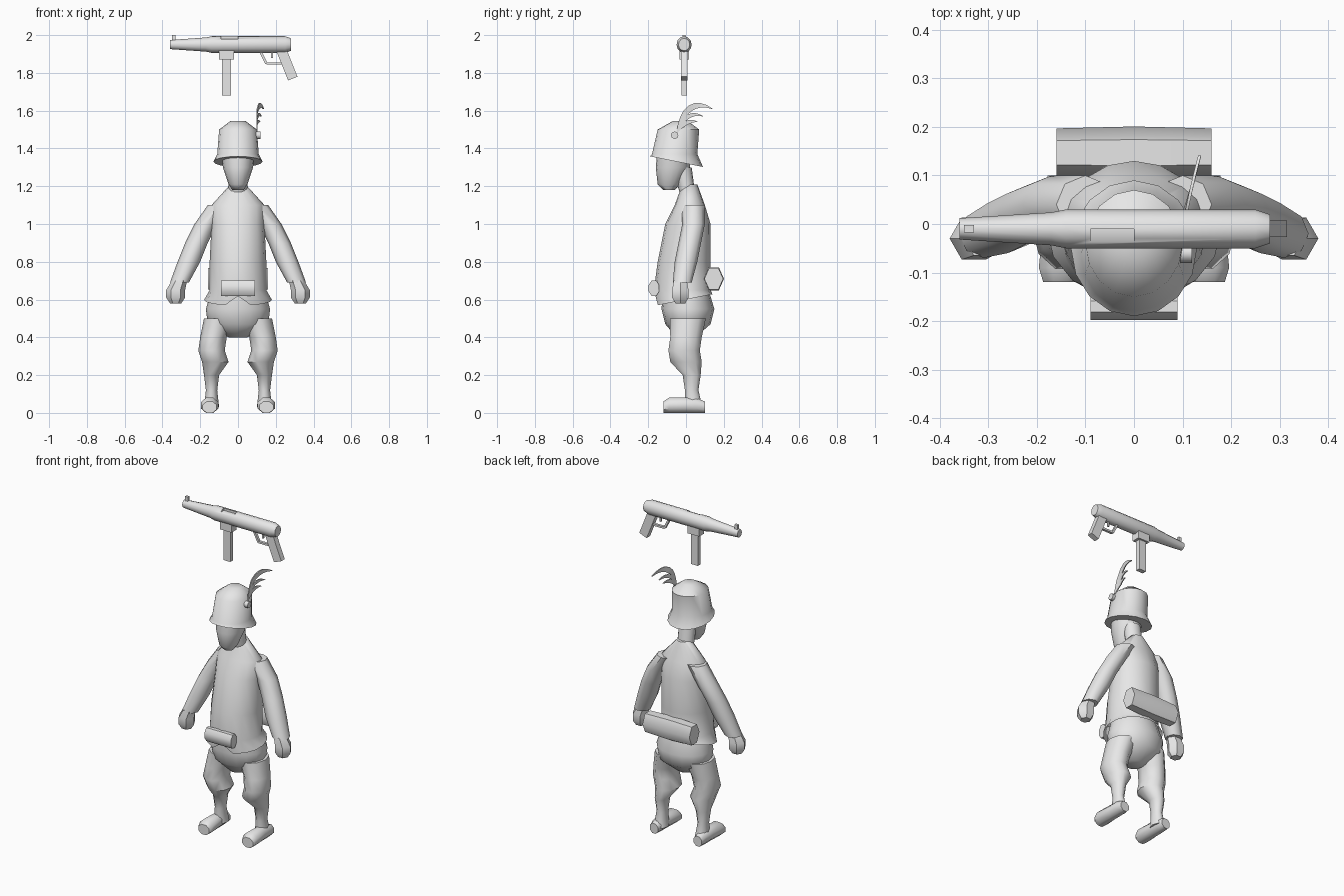
import bpy, bmesh, math
from mathutils import Vector

default_cube = bpy.data.objects.get("Cube")
if default_cube:
    bpy.data.objects.remove(default_cube, do_unlink=True)

shade = (.8, .8, .8, 1)
grey = bpy.data.materials.new("plain grey")
grey.use_nodes = True
grey.diffuse_color = shade
grey.node_tree.nodes["Principled BSDF"].inputs["Base Color"].default_value = shade
parts = []


def skin(name, loops, mirror=False, open_end=False):
    """Join equal loops of points into one surface, closed at its ends."""
    bm = bmesh.new()
    rows = [[bm.verts.new(point) for point in loop] for loop in loops]
    for upper, lower in zip(rows, rows[1:]):
        for i in range(len(upper)):
            bm.faces.new((upper[i - 1], upper[i], lower[i], lower[i - 1]))
    bm.faces.new(rows[0])
    if not open_end:
        bm.faces.new(rows[-1])
    bmesh.ops.recalc_face_normals(bm, faces=bm.faces)
    mesh = bpy.data.meshes.new(name)
    bm.to_mesh(mesh)
    bm.free()
    mesh.materials.append(grey)
    part = bpy.data.objects.new(name, mesh)
    bpy.context.collection.objects.link(part)
    if mirror:
        part.modifiers.new("mirror", 'MIRROR')
    parts.append(part)
    return part


def ellipse(sides, a, b, turn=0):
    """Offsets around an ellipse; turn is a fraction of one side."""
    angles = [math.tau * (i + turn) / sides for i in range(sides)]
    return [(a * math.cos(t), b * math.sin(t)) for t in angles]


def trunk(name, rings, lean=0, **options):
    """Central upright part from rings (z, y, half width, half depth); the last ring may lean."""
    loops = []
    for ring in rings:
        z, y, width, depth = ring
        slope = lean if ring is rings[-1] else 0
        loops.append([(u, y + v, z + slope * (y + v)) for u, v in ellipse(16, width, depth)])
    return skin(name, loops, **options)


def limb(name, sides, rings, ratio):
    """Mirrored upright part from rings (z, x, y, half width)."""
    loops = [[(x + u, y + v, z) for u, v in ellipse(sides, r, r * ratio)]
             for z, x, y, r in rings]
    return skin(name, loops, mirror=True)


def roll(name, sides, y, z, rings, ratio=1, turn=0):
    """Part lying along x from rings (x, half depth)."""
    loops = [[(x, y + u, z + v) for u, v in ellipse(sides, r, r * ratio, turn)]
             for x, r in rings]
    return skin(name, loops)


def bar(name, start, end, width, depth, y=-.01):
    """Straight bar between two (x, z) points, with half width and half depth."""
    start, end = Vector(start), Vector(end)
    across = (end - start).orthogonal().normalized() * width
    loops = []
    for point in (start, end):
        a, b = point - across, point + across
        loops.append([(a.x, y - depth, a.y), (b.x, y - depth, b.y),
                      (b.x, y + depth, b.y), (a.x, y + depth, a.y)])
    return skin(name, loops)


def feather_blade(name, tip, crest, width, steps=8):
    """Thin curved blade from the rosette through a crest to its tip, in (y, z)."""
    root, crest, tip = Vector((-.05, 1.48)), Vector(crest), Vector(tip)
    loops = []
    for i in range(steps + 1):
        t = i / steps
        mid = root.lerp(crest, t).lerp(crest.lerp(tip, t), t)
        along = (crest - root).lerp(tip - crest, t).normalized()
        half = Vector((-along.y, along.x)) * width * (.1 + math.sin(math.pi * t))
        x = .1 + max(mid.x, 0) / 4
        a, b = mid - half, mid + half
        loops.append([(x - .003, a.x, a.y), (x - .003, b.x, b.y),
                      (x + .003, b.x, b.y), (x + .003, a.x, a.y)])
    skin(name, loops)


# Jacket with a flared, slanting hem that is notched at the front
jacket = trunk("jacket", [
    (1.21, .02, .04, .04), (1.1, .02, .14, .08), (1, .01, .14, .12),
    (.8, -.01, .15, .14), (.65, -.02, .15, .15), (.6, -.01, .18, .15)], lean=.2, open_end=True)
jacket.data.vertices[-4].co.z += .05

# Sleeves and hands
limb("sleeve", 8, [(1.1, .1, .04, .06), (1, .17, .04, .06), (.9, .22, .02, .06),
                   (.8, .26, 0, .06), (.69, .31, -.02, .05)], ratio=1)
limb("hand", 6, [(.7, .31, -.03, .04), (.65, .33, -.03, .05),
                 (.61, .33, -.03, .05), (.58, .33, -.03, .03)], ratio=1)

# Breeches and legs
trunk("breeches_seat", [(.65, 0, .14, .12), (.55, .01, .17, .14),
                        (.47, .01, .16, .12), (.4, 0, .05, .05)])
limb("leg", 10, [(.5, .1, .01, .08), (.4, .13, 0, .07), (.33, .14, -.01, .07),
                 (.27, .12, 0, .07), (.2, .14, .03, .04), (.12, .14, .03, .03),
                 (.03, .14, .04, .04)], ratio=1.25)

# Shoes with flat soles, from heel to toe (y, half width, half height)
shoe_rings = [(.1, .03, .03), (.05, .04, .04), (0, .04, .04), (-.09, .05, .04), (-.12, .04, .03)]
skin("shoe", [[(.15 + u, y, max(h + v, 0)) for u, v in ellipse(8, w, h * 1.1, .5)]
              for y, w, h in shoe_rings], mirror=True)

# Head, neck and brimmed helmet
trunk("head", [(1.4, -.06, .09, .09), (1.3, -.07, .08, .09),
               (1.21, -.09, .05, .06), (1.18, -.09, .03, .03)])
trunk("neck", [(1.3, -.02, .05, .05), (1.15, .01, .05, .04)])
trunk("helmet", [(1.545, -.03, .04, .04), (1.5, -.04, .1, .11),
                 (1.37, -.06, .11, .12), (1.32, -.05, .13, .14)], lean=-.2)

# Rosette and feather on the left of the helmet
roll("rosette", 8, -.06, 1.47, [(.09, .02), (.12, .02)])
feather_blade("long_feather", (.14, 1.61), (0, 1.68), .015)
feather_blade("middle_feather", (.09, 1.57), (0, 1.61), .01)
feather_blade("short_feather", (.06, 1.54), (0, 1.56), .01)

# Belt pouch and rolled pack
roll("belt_pouch", 8, -.17, .66, [(-.09, .03), (.09, .03)], ratio=1.5, turn=.5)
roll("rolled_pack", 6, .147, .71, [(-.16, .05), (0, .054), (.16, .05)], ratio=1.3)

# Gun body with an ejection port cut into its top
gun = roll("gun_body", 12, -.01, 1.95, [
    (-.36, .022), (-.17, .034), (-.14, .04), (.25, .04), (.28, .03)], ratio=1.1)
cutter = bar("port_cutter", (-.09, 2), (0, 2), .02, .03, y=-.04)
cutter.hide_render = True
port = gun.modifiers.new("port", 'BOOLEAN')
port.operation = 'DIFFERENCE'
port.object = cutter
bpy.context.view_layer.objects.active = gun
bpy.ops.object.modifier_apply(modifier=port.name)
parts.remove(cutter)
bpy.data.objects.remove(cutter, do_unlink=True)

# Gun fittings
bar("front_sight", (-.34, 1.95), (-.34, 2), .01, .008)
bar("magazine_well", (-.06, 1.92), (-.06, 1.87), .04, .025)
bar("magazine", (-.06, 1.88), (-.06, 1.68), .024, .014)
bar("pistol_grip", (.23, 1.92), (.29, 1.77), .027, .017)
bar("guard_front", (.12, 1.91), (.15, 1.85), .006, .008)
bar("guard_base", (.15, 1.85), (.24, 1.85), .006, .008)
bar("trigger", (.18, 1.91), (.18, 1.88), .005, .005)

# Smooth shading with crisp edges
for other in bpy.context.selected_objects:
    other.select_set(False)
for part in parts:
    part.select_set(True)
bpy.context.view_layer.objects.active = gun
bpy.ops.object.shade_smooth_by_angle(angle=math.radians(50))
